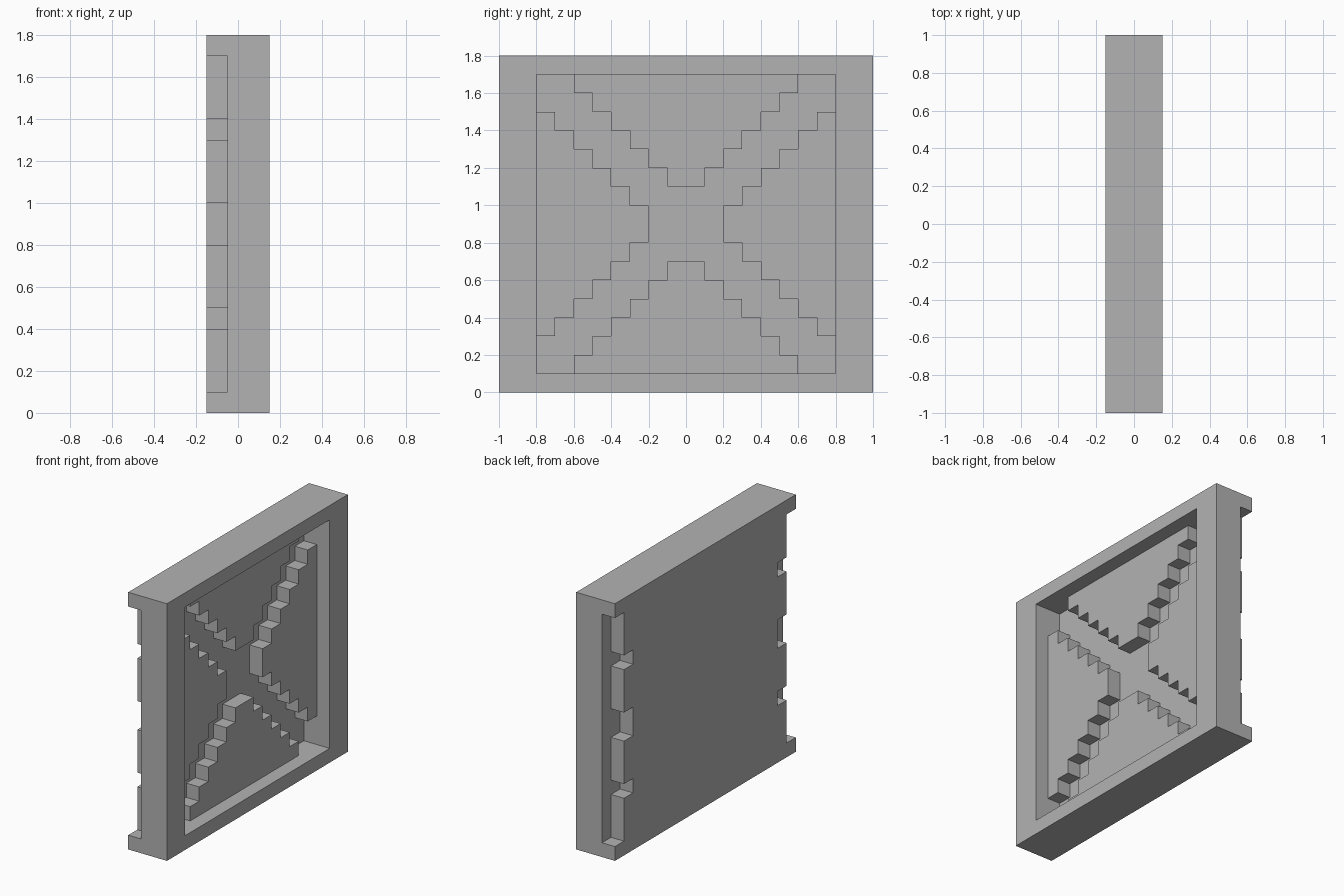
import bpy, bmesh

cube = bpy.data.objects.get("Cube")
if cube:
    bpy.data.objects.remove(cube, do_unlink=True)

STEP = 0.1
MID = 0.9      # height of the panel centre

grey = bpy.data.materials.new("plain_grey")
grey.use_nodes = True
colour = (0.45, 0.45, 0.45, 1)
grey.diffuse_color = colour
grey.node_tree.nodes["Principled BSDF"].inputs["Base Color"].default_value = colour


def extrude_profile(name, points, x0, x1):
    """Solid from a (y, z) outline, with z measured from the panel centre."""
    bm = bmesh.new()
    face = bm.faces.new([bm.verts.new((x0, y, z + MID)) for y, z in points])
    side = bmesh.ops.extrude_face_region(bm, geom=[face])["geom"]
    verts = [v for v in side if isinstance(v, bmesh.types.BMVert)]
    bmesh.ops.translate(bm, vec=(x1 - x0, 0, 0), verts=verts)
    bmesh.ops.recalc_face_normals(bm, faces=bm.faces)
    mesh = bpy.data.meshes.new(name)
    bm.to_mesh(mesh)
    bm.free()
    mesh.materials.append(grey)
    obj = bpy.data.objects.new(name, mesh)
    bpy.context.collection.objects.link(obj)
    return obj


def rect(y, z):
    return [(-y, -z), (y, -z), (y, z), (-y, z)]


def cut(target, cutter):
    mod = target.modifiers.new("cut", "BOOLEAN")
    mod.operation = "DIFFERENCE"
    mod.solver = "EXACT"
    mod.object = cutter
    bpy.context.view_layer.objects.active = target
    bpy.ops.object.modifier_apply(modifier=mod.name)
    bpy.data.objects.remove(cutter, do_unlink=True)


# Solid block and its shallow framed opening
panel = extrude_profile("framed_panel", rect(1, MID), -0.15, 0.15)
cut(panel, extrude_profile("opening_cutter", rect(0.8, 0.8), 0.05, 0.25))

# Stepped diagonal cross: one quadrant, mirrored both ways
quad = []
for i in range(1, 7):
    quad += [(i * STEP, (i + 1) * STEP), (i * STEP, (i + 2) * STEP)]
quad.append((0.8, 0.8))
for i in range(7, 1, -1):
    quad += [((i + 1) * STEP, (i - 1) * STEP), (i * STEP, (i - 1) * STEP)]
cross = (quad + [(y, -z) for y, z in reversed(quad)]
         + [(-y, -z) for y, z in quad] + [(-y, z) for y, z in reversed(quad)])
cut(panel, extrude_profile("cross_cutter", cross, -0.05, 0.25))

# Notched rebates along both upright back edges
edge = [(1.2, -0.8), (0.9, -0.8)]
for low, high in ((-0.5, -0.4), (-0.1, 0.1), (0.4, 0.5)):
    edge += [(0.9, low), (0.8, low), (0.8, high), (0.9, high)]
edge += [(0.9, 0.8), (1.2, 0.8)]
for sign in (1, -1):
    outline = [(sign * y, z) for y, z in edge]
    cut(panel, extrude_profile("rebate_cutter", outline, -0.25, -0.05))
